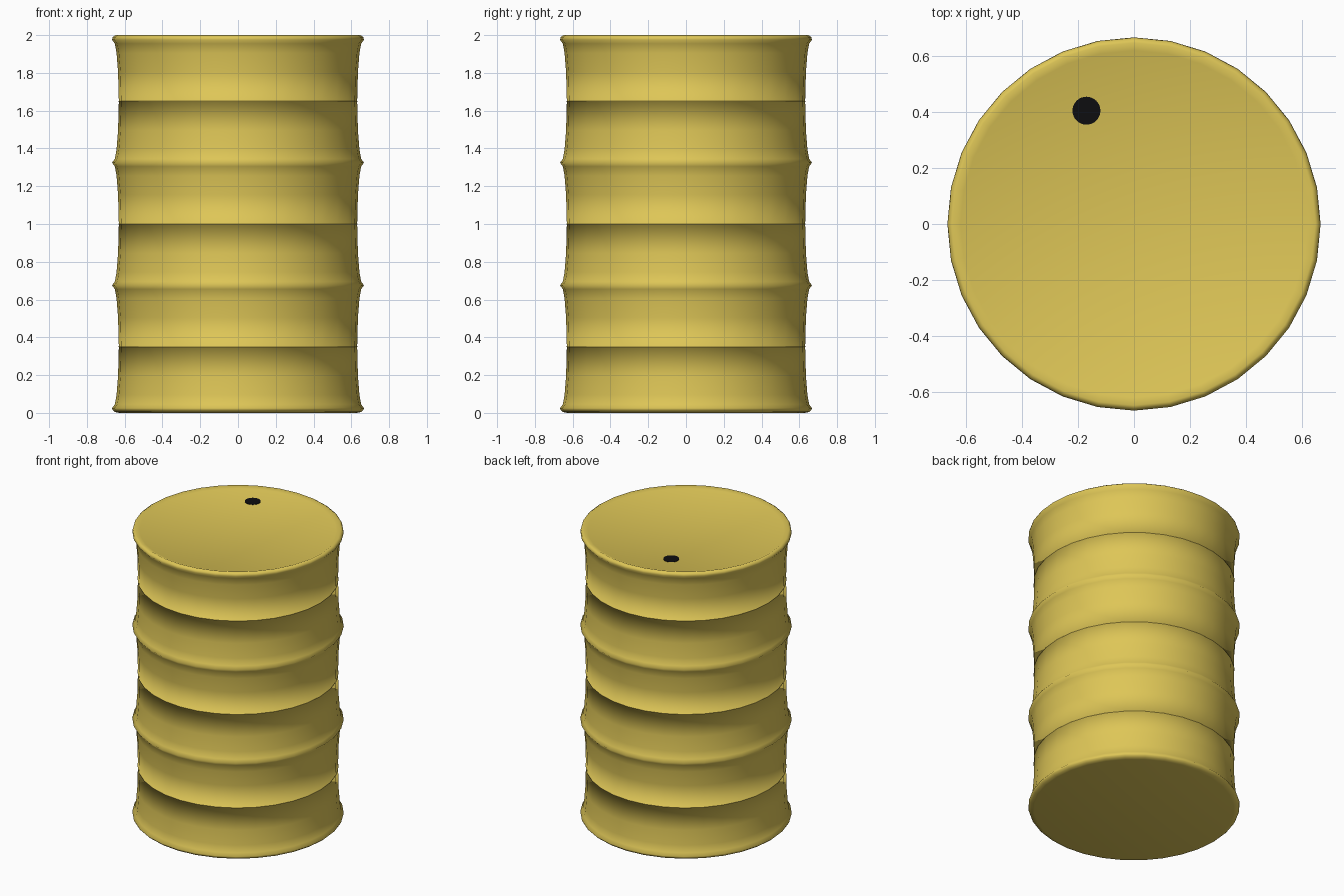
import bpy
import bmesh
import math

SIDES = 32
START = bpy.data.objects.get("Cube")
if START:
    bpy.data.objects.remove(START, do_unlink=True)


def material(name, color):
    mat = bpy.data.materials.new(name)
    mat.use_nodes = True
    mat.diffuse_color = color
    bsdf = next(n for n in mat.node_tree.nodes if n.type == 'BSDF_PRINCIPLED')
    bsdf.inputs["Base Color"].default_value = color
    bsdf.inputs["Roughness"].default_value = 0.6
    return mat


def lathe(name, profile, mat, center=(0, 0), sides=SIDES):
    """Spin (radius, height) points, bottom to top; radius 0 makes a pole."""
    bm = bmesh.new()
    rings = []
    for r, z in profile:
        count = sides if r else 1
        rings.append([bm.verts.new((r * math.cos(math.tau * i / sides),
                                    r * math.sin(math.tau * i / sides), z))
                      for i in range(count)])
    for low, high in zip(rings, rings[1:]):
        for i in range(sides):
            j = (i + 1) % sides
            corners = [low[i % len(low)], low[j % len(low)],
                       high[j % len(high)], high[i % len(high)]]
            bm.faces.new(list(dict.fromkeys(corners)))
    mesh = bpy.data.meshes.new(name)
    bm.to_mesh(mesh)
    bm.free()
    mesh.materials.append(mat)
    mesh.shade_smooth()
    obj = bpy.data.objects.new(name, mesh)
    obj.location = (*center, 0)
    bpy.context.collection.objects.link(obj)
    return obj


yellow = material("mustard yellow paint", (0.73, 0.565, 0.095, 1))
black = material("black", (0.004, 0.004, 0.005, 1))

# Concave wall from a hoop (offset 0) to the thin seam halfway to the next hoop
WALL = [(0.652, 0.02), (0.643, 0.07), (0.635, 0.17), (0.631, 0.323)]
SEAM = 0.635
HOOPS = [0.025, 0.675, 1.325, 1.975]

# Bottom
profile = [(0, 0), (0.63, 0), (0.652, 0.005), (0.663, 0.015)]

# Three bays, each between two hoops, with a fine raised seam in the middle
for low, high in zip(HOOPS, HOOPS[1:]):
    middle = (low + high) / 2
    profile.append((0.667, low))
    profile += [(r, low + dz) for r, dz in WALL]
    profile += [(SEAM, middle - 0.001), (SEAM, middle + 0.001)]
    profile += [(r, high - dz) for r, dz in reversed(WALL)]

# Top rim and slightly sunken lid
profile += [(0.667, HOOPS[-1]), (0.663, 1.99), (0.648, 2.0),
            (0.62, 1.988), (0, 1.984)]
lathe("drum_body", profile, yellow)

# Filler opening, a thin dark plate on the lid
lathe("filler_hole", [(0.05, 1.982), (0.05, 1.989), (0, 1.989)], black,
      center=(-0.17, 0.405)).data.shade_flat()
